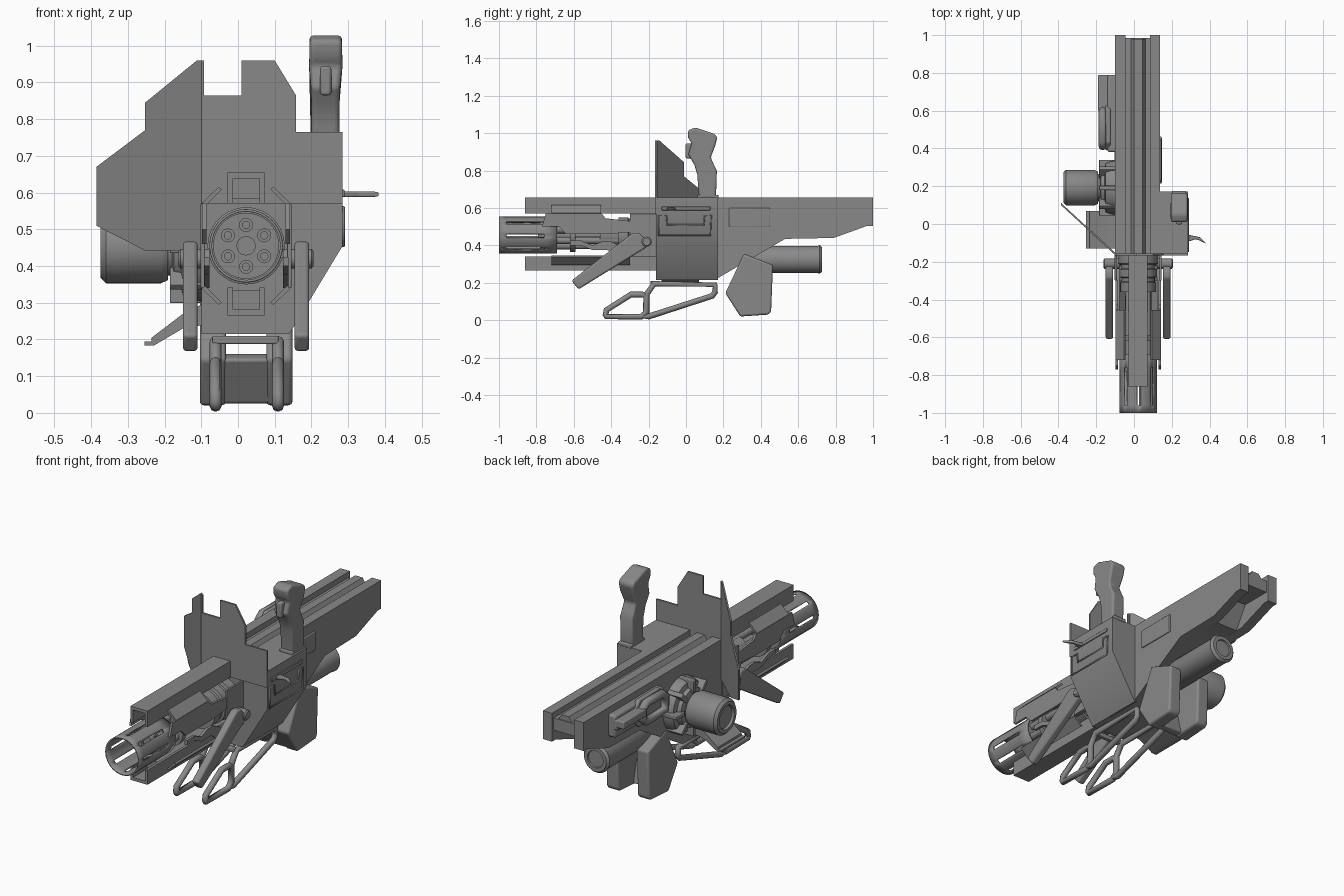
import bpy, bmesh, math
from mathutils import Vector, Matrix

if "Cube" in bpy.data.objects:
    bpy.data.objects.remove(bpy.data.objects["Cube"])

grey = bpy.data.materials.new("gunmetal grey")
grey.use_nodes = True
grey.diffuse_color = (0.25, 0.25, 0.25, 1)
grey.node_tree.nodes["Principled BSDF"].inputs["Base Color"].default_value = grey.diffuse_color

CX, CZ = 0.022, 0.455    # barrel axis
FRONT = -0.16            # front wall of the body
PLACE = {"X": lambda u, v, w: (w, u, v),
         "Y": lambda u, v, w: (u, w, v),
         "Z": lambda u, v, w: (u, v, w)}


def finish(name, bm, bevel=0, segments=3):
    bmesh.ops.recalc_face_normals(bm, faces=bm.faces)
    me = bpy.data.meshes.new(name)
    bm.to_mesh(me)
    bm.free()
    ob = bpy.data.objects.new(name, me)
    bpy.context.collection.objects.link(ob)
    me.materials.append(grey)
    if bevel:
        mod = ob.modifiers.new("Bevel", "BEVEL")
        mod.width, mod.segments = bevel, segments
    bpy.ops.object.select_all(action="DESELECT")
    ob.select_set(True)
    bpy.context.view_layer.objects.active = ob
    bpy.ops.object.shade_smooth_by_angle(angle=math.radians(35))
    return ob


def prism(name, axis, pts, a, b, bevel=0, segments=3):
    """Extrude a flat outline along an axis from a to b."""
    bm = bmesh.new()
    face = bm.faces.new([bm.verts.new(PLACE[axis](u, v, a)) for u, v in pts])
    out = bmesh.ops.extrude_face_region(bm, geom=[face])
    move = Vector(PLACE[axis](0, 0, b - a))
    bmesh.ops.translate(bm, vec=move, verts=[v for v in out["geom"] if isinstance(v, bmesh.types.BMVert)])
    return finish(name, bm, bevel, segments)


def box(name, x, y, z, bevel=0):
    return prism(name, "Z", [(x[0], y[0]), (x[1], y[0]), (x[1], y[1]), (x[0], y[1])], z[0], z[1], bevel)


def lathe(name, axis, centre, profile, sides=32):
    """Turn (position, radius) points about an axis."""
    bm = bmesh.new()
    rings = []
    for w, r in profile:
        rings.append([bm.verts.new(PLACE[axis](centre[0] + r * math.cos(k * math.tau / sides),
                                               centre[1] + r * math.sin(k * math.tau / sides), w))
                      for k in range(sides)])
    for p, q in zip(rings, rings[1:]):
        for k in range(sides):
            bm.faces.new((p[k], p[k - 1], q[k - 1], q[k]))
    bm.faces.new(rings[0])
    bm.faces.new(rings[-1])
    return finish(name, bm)


def loop_tube(name, x, pts, r):
    """Closed tube in a plane of constant x."""
    cu = bpy.data.curves.new(name, "CURVE")
    cu.dimensions, cu.bevel_depth, cu.bevel_resolution = "3D", r, 2
    sp = cu.splines.new("POLY")
    sp.points.add(len(pts) - 1)
    for p, (y, z) in zip(sp.points, pts):
        p.co = (x, y, z, 1)
    sp.use_cyclic_u = True
    cu.materials.append(grey)
    ob = bpy.data.objects.new(name, cu)
    bpy.context.collection.objects.link(ob)


# Receiver: two side walls, a sunken middle and a central ridge
side = [(FRONT, .215), (.17, .225), (.53, .435), (.79, .44), (.97, .505), (1, .505), (1, .655), (FRONT, .655)]
prism("receiver_wall_right", "X", side, -.1, -.045)
prism("receiver_wall_left", "X", side, .085, .138)
middle = [(FRONT, .215), (.17, .225), (.53, .435), (.75, .44), (.82, .56), (.985, .56), (.985, .625), (FRONT, .625)]
prism("receiver_middle", "X", middle, -.046, .086)
prism("top_ridge", "Y", [(-.02, .62), (.064, .62), (.044, .652), (0, .652)], FRONT, .98)
box("receiver_side_plate", (.13, .145), (.23, .45), (.5, .6), .004)

# Side housing with sloped underside
prism("side_housing", "Y", [(.13, .655), (.285, .655), (.285, .455), (.14, .215), (.13, .215)], FRONT, .172)
loop_tube("housing_panel_frame", .286, [(-.145, .455), (.13, .455), (.135, .56), (.1, .56), (.095, .51),
                                        (-.1, .51), (-.105, .56), (-.145, .56)], .005)
box("housing_slot_trim", (.28, .29), (-.13, .13), (.588, .608), .003)
prism("cocking_lever", "Z", [(.28, -.095), (.33, -.08), (.385, -.105), (.35, -.07), (.28, -.055)], .588, .603, .004)

# Shield with a sight gap, plus a swept-back wing
prism("shield", "Y", [(-.1, .57), (-.1, .96), (-.093, .96), (-.093, .865), (.01, .865), (.01, .96), (.1, .96),
                      (.158, .865), (.158, .765), (.285, .765), (.285, .57)], FRONT - .006, FRONT + .004)
wing = prism("shield_wing", "Y", [(-.1, .96), (-.112, .96), (-.253, .845), (-.253, .77), (-.386, .67), (-.386, .51),
                                  (-.253, .442), (-.1, .442)], FRONT - .004, FRONT + .008)
for v in wing.data.vertices:
    v.co.y -= (v.co.x + .1) * .92

# Control grip
grip = prism("control_grip", "X", [(.07, .65), (.16, .65), (.165, .8), (.15, .83), (.132, .87), (.155, .93),
                                   (.167, .975), (.155, .995), (.05, 1.03), (.01, 1.015), (.012, .975),
                                   (.03, .945), (.012, .885), (.045, .83), (.06, .78)], .195, .283, .022, 4)
for v in grip.data.vertices:
    if v.co.z < .9:
        v.co.x = .238 + (v.co.x - .239) * .86
box("grip_trigger", (.224, .254), (-.002, .05), (.865, .945), .008)
box("grip_foot", (.2, .275), (.06, .175), (.65, .67), .005)

# Upper and lower guide rails: open channels facing forward
for name, z0, z1 in (("upper", .57, .655), ("lower", .265, .342)):
    outer, inner = (z1, z0) if name == "upper" else (z0, z1)
    t = .016 if name == "upper" else -.016
    prism(name + "_rail", "Y", [(-.028, inner), (-.028, outer), (.072, outer), (.072, inner), (.058, inner),
                                (.058, outer - t), (-.014, outer - t), (-.014, inner)], -.86, FRONT)
    mid = (z0 + z1) / 2
    box(name + "_rail_core", (-.02, .064), (-.74, FRONT), (mid - .03, mid + .03))

# Barrel shroud: open tube with long slots cut through it
bm = bmesh.new()
SIDES = 64
rings = [[bm.verts.new((CX + .096 * math.cos((k + .5) * math.tau / SIDES), y,
                        CZ + .096 * math.sin((k + .5) * math.tau / SIDES))) for k in range(SIDES)]
         for y in (-1, -.96, -.85, -.76, -.69)]
for i in range(4):
    for k in range(SIDES):
        slot = i in (1, 2) and k % 8 in (0, 7)
        if not slot:
            bm.faces.new((rings[i][k], rings[i][k - 1], rings[i + 1][k - 1], rings[i + 1][k]))
shroud = finish("barrel_shroud", bm)
solid = shroud.modifiers.new("Solidify", "SOLIDIFY")
solid.thickness, solid.offset = .007, 0

# Rotary barrels, carrier discs and rotor drum
for k in range(6):
    a = math.radians(30 + 60 * k)
    c = (CX + .057 * math.cos(a), CZ + .057 * math.sin(a))
    lathe("barrel_%d" % (k + 1), "Y", c, [(-.72, .01), (-.78, .01), (-.78, .019), (-.74, .019), (-.2, .017)], 16)
lathe("centre_shaft", "Y", (CX, CZ), [(-.79, .012), (-.79, .026), (-.2, .026)], 24)
for y in (-.74, -.62):
    lathe("barrel_disc", "Y", (CX, CZ), [(y, .03), (y, .09), (y + .03, .09), (y + .03, .03)], 40)
lathe("rotor_drum", "Y", (CX, CZ), [(-.46, .07), (-.36, .07), (-.36, .095), (-.31, .095), (-.305, .088), (-.285, .088),
                                   (-.28, .1), (-.24, .1), (-.235, .09), (-.215, .09), (-.21, .105), (FRONT, .105)], 40)

# Cowling plates, arms and carry loops on both sides of the barrels
upper = [(-.77, .5), (-.75, .57), (-.45, .57), (-.43, .545), (-.3, .53), (-.3, .47), (-.43, .46), (-.64, .46), (-.68, .5)]
lower = [(-.62, .4), (-.56, .4), (-.5, .375), (-.42, .375), (-.37, .34), (FRONT, .34), (FRONT, .37), (-.34, .39),
         (-.4, .42), (-.45, .42), (-.5, .4), (-.56, .425), (-.62, .425)]
arm = [(-.3, .455), (-.285, .467), (-.25, .467), (-.2, .415), (-.21, .39), (-.575, .165), (-.612, .212)]
for s, tag in ((-1, "right"), (1, "left")):
    X = lambda d: CX + s * d
    prism("upper_cowl_" + tag, "X", upper, X(.108), X(.12))
    prism("lower_cowl_" + tag, "X", lower, X(.1), X(.115))
    box("body_cheek_" + tag, sorted((X(.112), X(.124))), (-.3, FRONT), (.34, .57), .003)
    for m in (-1, 1):
        prism("slanted_cowl_" + tag, "Y", [(X(.112), CZ + m * .108), (X(.066), CZ + m * .154),
                                           (X(.074), CZ + m * .161), (X(.12), CZ + m * .117)],
              -.72, -.455 if m > 0 else -.3)
    prism("swing_arm_" + tag, "X", arm, X(.132), X(.172), .01)
    lathe("arm_pivot_" + tag, "X", (-.21, .42), [(X(.1), .027), (X(.178), .027), (X(.184), .02)], 20)
    xl = X(.085) + .002
    loop_tube("carry_loop_front_" + tag, xl, [(-.43, .03), (-.425, .02), (-.24, .018), (-.215, .04), (-.215, .13),
                                              (-.235, .137), (-.295, .137), (-.425, .055)], .016)
    loop_tube("carry_loop_rear_" + tag, xl, [(-.235, .02), (-.2, .02), (.14, .13), (.155, .15), (.155, .19), (-.17, .195),
                                             (-.21, .14), (-.21, .045)], .016)
    prism("power_pad_" + tag, "X", [(.31, .355), (.465, .295), (.455, .045), (.44, .03), (.29, .02), (.21, .145)],
          X(.055), X(.126), .022)
box("carry_loop_crossbar", (-.07, .11), (-.19, -.165), (.188, .21), .004)
prism("power_pad_bridge", "X", [(.245, .16), (.3, .16), (.33, .03), (.29, .025), (.215, .145)], -.06, .1, .008)

# Lower motor tube
lathe("motor_tube", "Y", (CX, .325), [(.28, .06), (.3, .072), (.7, .072), (.715, .076), (.728, .065),
                                     (.728, .046), (.72, .044), (.72, .01)])

# Side drum with ribbed mount
DRUM = (.192, .447)
lathe("side_drum", "X", DRUM, [(-.36, .05), (-.362, .058), (-.374, .062), (-.374, .08), (-.36, .094), (-.21, .094), (-.19, .085)], 40)
lathe("drum_mount", "X", DRUM, [(-.2, .07), (-.18, .075), (-.175, .1), (-.155, .105), (-.15, .13), (-.125, .14), (-.09, .145)])
for k in range(8):
    a = k * math.tau / 8
    rib = box("mount_rib", (-.185, -.1), (-.012, .012), (.08, .148), .004)
    rib.matrix_world = Matrix.Translation((0, *DRUM)) @ Matrix.Rotation(a, 4, "X")

# Right flank feed bracket with slot, its rod, and the foot lever
box("bracket_base", (-.14, -.09), (.38, .79), (.5, .62), .012)
prism("bracket_shell", "X", [(.39, .5), (.39, .6), (.43, .635), (.6, .635), (.63, .6), (.79, .6), (.79, .545), (.64, .53),
                             (.6, .49)], -.15, -.125, .006)
loop_tube("bracket_slot_rim", -.165, [(.41, .52), (.41, .59), (.44, .612), (.57, .612), (.6, .59), (.6, .54), (.57, .515)], .022)
box("bracket_tail", (-.19, -.14), (.6, .79), (.56, .6), .006)
prism("foot_lever", "Y", [(-.09, .3), (-.15, .27), (-.235, .205), (-.236, .194), (-.255, .194), (-.255, .184),
                          (-.228, .184), (-.15, .23), (-.09, .24)], -.13, .07)
